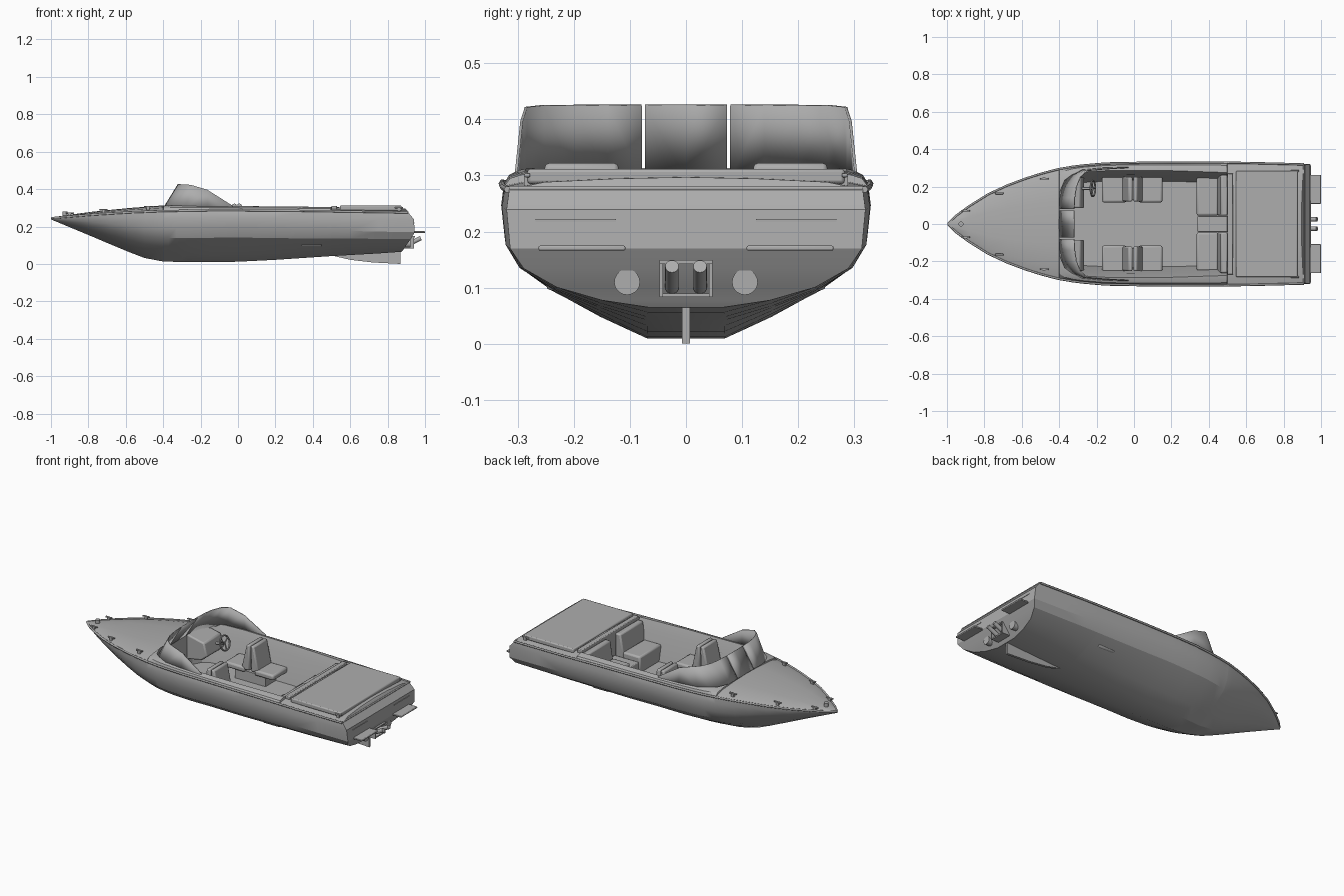
import bpy, bmesh, math
from mathutils import Vector

cube = bpy.data.objects.get("Cube")
if cube:
    bpy.data.objects.remove(cube, do_unlink=True)

grey = bpy.data.materials.new("plain_grey")
grey.use_nodes = True
COLOUR = (0.42, 0.42, 0.42, 1)
grey.diffuse_color = COLOUR
grey.node_tree.nodes["Principled BSDF"].inputs["Base Color"].default_value = COLOUR


def finish(obj, bevel=0, mirror=False, thick=0):
    obj.data.materials.clear()
    obj.data.materials.append(grey)
    if thick:
        mod = obj.modifiers.new("thickness", "SOLIDIFY")
        mod.thickness, mod.offset = thick, 0
    if bevel:
        mod = obj.modifiers.new("soft_edges", "BEVEL")
        mod.width, mod.segments = bevel, 2
    if mirror:
        obj.modifiers.new("mirror", "MIRROR").use_axis = (False, True, False)
    if obj.type == "MESH":
        bpy.ops.object.select_all(action="DESELECT")
        obj.select_set(True)
        bpy.context.view_layer.objects.active = obj
        bpy.ops.object.shade_smooth_by_angle(angle=math.radians(25))
    return obj


def from_bmesh(name, bm, **kw):
    bmesh.ops.remove_doubles(bm, verts=bm.verts, dist=0.0004)
    bmesh.ops.recalc_face_normals(bm, faces=bm.faces)
    mesh = bpy.data.meshes.new(name)
    bm.to_mesh(mesh)
    bm.free()
    obj = bpy.data.objects.new(name, mesh)
    bpy.context.collection.objects.link(obj)
    return finish(obj, **kw)


def prism(name, profile, y0, y1, **kw):
    """Side profile in x and z, extruded across the boat."""
    bm = bmesh.new()
    face = bm.faces.new([bm.verts.new((x, y0, z)) for x, z in profile])
    new = bmesh.ops.extrude_face_region(bm, geom=[face])["geom"]
    bmesh.ops.translate(bm, vec=(0, y1 - y0, 0),
                        verts=[v for v in new if isinstance(v, bmesh.types.BMVert)])
    return from_bmesh(name, bm, **kw)


def box(name, x0, x1, y0, y1, z0, z1, **kw):
    return prism(name, [(x0, z0), (x1, z0), (x1, z1), (x0, z1)], y0, y1, **kw)


def rod(name, a, b, radius, mirror=False, sides=20):
    a, b = Vector(a), Vector(b)
    bpy.ops.mesh.primitive_cylinder_add(radius=radius, depth=(b - a).length, vertices=sides)
    obj = bpy.context.object
    obj.name = name
    obj.data.transform((b - a).to_track_quat("Z", "Y").to_matrix().to_4x4())
    for v in obj.data.vertices:
        v.co += (a + b) / 2
    return finish(obj, mirror=mirror)


def tube(name, points, radius, mirror=False):
    curve = bpy.data.curves.new(name, "CURVE")
    curve.dimensions, curve.bevel_depth, curve.bevel_resolution = "3D", radius, 1
    curve.use_fill_caps = True
    line = curve.splines.new("POLY")
    line.points.add(len(points) - 1)
    for p, co in zip(line.points, points):
        p.co = (*co, 1)
    obj = bpy.data.objects.new(name, curve)
    bpy.context.collection.objects.link(obj)
    return finish(obj, mirror=mirror)


def along(x, table):
    for (xa, a), (xb, b) in zip(table, table[1:]):
        if x <= xb:
            return a + (b - a) * (x - xa) / (xb - xa)
    return table[-1][1]


# Hull lines along the length: half width, rail height, keel height, deck crown
WIDTH = [(-1, 0), (-.95, .043), (-.88, .095), (-.78, .158), (-.68, .205), (-.58, .243),
         (-.48, .275), (-.4, .295), (-.3, .312), (-.15, .325), (.1, .33), (.6, .328), (.91, .32)]
SHEER = [(-1, .245), (-.8, .262), (-.6, .275), (-.4, .283), (-.1, .288), (.3, .285), (.91, .275)]
KEEL = [(-1, .238), (-.8, .155), (-.6, .07), (-.5, .032), (-.4, .013), (-.2, .008),
        (0, .012), (.2, .022), (.5, .042), (.91, .065)]
CROWN = [(-1, .004), (-.8, .015), (-.4, .03), (0, .022), (.91, .022)]

# Section shapes: bow, middle and stern as fractions of width and height
BOW_W, MID_W = (0, .06, .3, .52, .73, .89, .97, 1), (0, .21, .47, .72, .905, .98, 1, .985)
MID_H, STERN_H = (0, 0, .14, .3, .47, .66, .86, 1), (0, 0, .06, .17, .33, .5, .83, 1)
STERN_X = (.875, .875, .885, .9, .925, .945, .94, .91, .903, .897, .895)

# Stations: position, half width of the cockpit opening (None = full deck)
STATIONS = [(x, None) for x in (-1, -.95, -.88, -.78, -.68, -.58, -.5, -.44)]
STATIONS += [(-.4, 0), (-.398, .17), (-.37, .235), (-.33, .265), (-.27, .278), (-.15, .285),
             (0, .287), (.2, .285), (.35, .28), (.498, .275), (.5, 0)]
STATIONS += [(.6, None), (.75, None), (.91, None)]
FLOOR = .1


def section(x, inner, last):
    w, top, low = along(x, WIDTH), along(x, SHEER), along(x, KEEL)
    fore = min(1, max(0, (x + 1) / .7))
    aft = min(1, max(0, x / .9))
    pts = []
    for bw, mw, mh, sh in zip(BOW_W, MID_W, MID_H, STERN_H):
        pts.append((x, w * (bw + (mw - bw) * fore), low + (top - low) * (mh + (sh - mh) * aft)))
    edge, hole = pts[-1][1], inner or 0
    for f, r in ((.8, .6), (.4, .88), (0, 1)):
        pts.append((x, hole + (edge - hole) * f, top + along(x, CROWN) * r))
    if last:
        pts = [(sx, y, z) for sx, (_, y, z) in zip(STERN_X, pts)]
    if inner is not None:
        pts += [(x, hole * .93, top - .03), (x, hole * .8, FLOOR), (x, 0, FLOOR)]
    return pts


def add_face(bm, pts):
    unique = []
    for p in pts:
        if all((Vector(p) - Vector(q)).length > .0005 for q in unique):
            unique.append(p)
    if len(unique) > 2:
        bm.faces.new([bm.verts.new(p) for p in unique])


def flip(p):
    return (p[0], -p[1], p[2])


# Hull, deck and cockpit tub in one shell
bm = bmesh.new()
rings = [section(x, inner, x == .91) for x, inner in STATIONS]
for a, b in zip(rings, rings[1:]):
    for k in range(min(len(a), len(b)) - 1):
        quad = [a[k], b[k], b[k + 1], a[k + 1]]
        add_face(bm, quad)
        add_face(bm, [flip(p) for p in quad])
end = rings[-1]
for p, q in zip(end, end[1:]):
    add_face(bm, [p, q, flip(q), flip(p)])
from_bmesh("hull", bm)

# Rub rail around the edge
rail = [(x, along(x, WIDTH) * .99 + .002, along(x, SHEER)) for x, _ in STATIONS]
rail[0] = (-.994, .002, .246)
tube("rub_rail", rail, .006, mirror=True)
tube("stern_rail", [(.908, -.315, .277), (.908, .315, .277)], .005)

# Windshield: three panels wrapped round the front of the cockpit
BASE = [(-.4, .0), (-.4, .073), (-.4, .079), (-.396, .14), (-.38, .2), (-.345, .255),
        (-.28, .288), (-.16, .3), (-.03, .302)]
TOP = [(-.32, .0, .425), (-.32, .073, .425), (-.32, .079, .425), (-.317, .14, .425),
       (-.308, .2, .425), (-.285, .255, .425), (-.25, .285, .422), (-.165, .293, .397),
       (-.03, .302, .312)]
for name, lo, hi in (("windshield_centre", 0, 1), ("windshield_side", 2, 8)):
    bm = bmesh.new()
    for i in range(lo, hi):
        add_face(bm, [(*BASE[i], .295), (*BASE[i + 1], .295), TOP[i + 1], TOP[i]])
    from_bmesh(name, bm, thick=.005, mirror=True)

# Dashboards and steering wheel
prism("dashboard", [(-.4, .15), (-.3, .17), (-.265, .2), (-.285, .275), (-.4, .3)],
      .085, .25, bevel=.008, mirror=True)
hub = Vector((-.22, .19, .255))
rod("steering_column", (-.29, .19, .235), hub, .007)
bpy.ops.mesh.primitive_torus_add(major_radius=.042, minor_radius=.005, major_segments=28,
                                 minor_segments=8, location=hub,
                                 rotation=(0, math.radians(72), 0))
wheel = bpy.context.object
wheel.name = "steering_wheel"
finish(wheel)
turn = wheel.rotation_euler.to_matrix()
for i in range(3):
    t = math.tau * i / 3
    rod("wheel_spoke", hub, hub + turn @ Vector((.04 * math.cos(t), .04 * math.sin(t), 0)),
        .004, sides=8)

# Back-to-back seats on each side
prism("seat_back_front", [(-.065, .17), (-.012, .17), (-.008, .322), (-.03, .322)],
      .12, .252, bevel=.008, mirror=True)
prism("seat_back_rear", [(.0, .17), (.05, .17), (.018, .322), (-.004, .322)],
      .12, .252, bevel=.008, mirror=True)
for name, x0, x1 in (("seat_cushion_front", -.17, -.04), ("seat_cushion_rear", .025, .152)):
    box(name, x0, x1, .115, .255, .155, .188, bevel=.01, mirror=True)
box("seat_base", -.11, .09, .13, .235, .095, .16, mirror=True)

# Rear bench with a centre gap
box("bench_cushion", .335, .45, .045, .25, .095, .195, bevel=.01, mirror=True)
prism("bench_back", [(.44, .15), (.5, .15), (.5, .295), (.465, .295)],
      .045, .262, bevel=.008, mirror=True)
box("bench_centre", .34, .5, -.043, .043, .095, .165, bevel=.004)

# Padded trim along the cockpit sides
wave = [(-.1 + i * .03, .268, .225 + .02 * math.sin(i * .6)) for i in range(15)]
tube("side_trim", wave, .006, mirror=True)

# Engine cover and the raised strip ahead of it
box("engine_cover", .545, .875, -.283, .283, .285, .312, bevel=.006)
box("deck_strip", .5, .53, -.27, .27, .29, .311, bevel=.004)

# Swim platforms, transom vents and trim
box("swim_platform", .93, 1.0, .108, .263, .166, .175, bevel=.003, mirror=True)
box("transom_vent", .939, .944, .125, .268, .217, .222, mirror=True)

# Drive housing with twin nozzles, exhausts and keel fin
box("drive_lower_plate", .885, .935, -.047, .047, .083, .09)
box("drive_upper_plate", .9, .945, -.047, .047, .142, .149)
box("drive_side_plate", .89, .94, .041, .047, .083, .149, mirror=True)
rod("drive_nozzle", (.9, .025, .1), (.978, .025, .138), .012, mirror=True)
rod("exhaust", (.88, .105, .11), (.922, .105, .11), .023, mirror=True)
prism("keel_fin", [(.48, .05), (.6, .022), (.72, .008), (.87, 0), (.87, .075), (.6, .06)],
      -.007, .007)

# Deck cleats and bow light
for x in (-.9, -.72, -.48, .86):
    y, z = along(x, WIDTH) * .88, along(x, SHEER) + along(x, CROWN) * .5
    box("cleat_foot", x - .008, x + .008, y - .006, y + .006, z - .005, z + .012, mirror=True)
    box("cleat_bar", x - .022, x + .022, y - .005, y + .005, z + .01, z + .017,
        bevel=.002, mirror=True)
rod("bow_light", (-.925, 0, .25), (-.925, 0, .28), .013)
